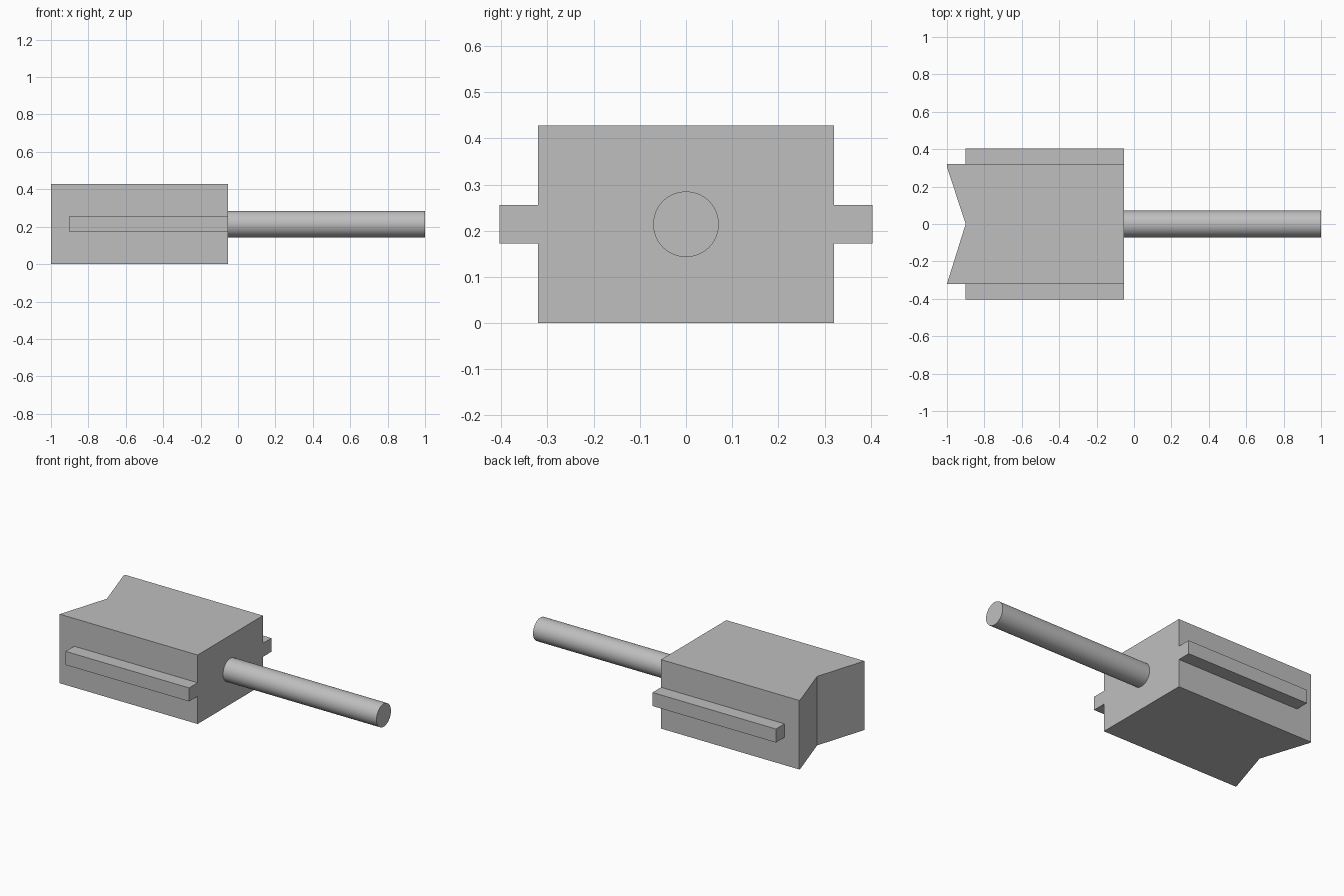
import bpy
import bmesh
import math

default = bpy.data.objects.get("Cube")
if default:
    bpy.data.objects.remove(default, do_unlink=True)

grey = bpy.data.materials.new("plain grey")
grey.use_nodes = True
colour = (0.52, 0.52, 0.52, 1)
grey.diffuse_color = colour
grey.node_tree.nodes["Principled BSDF"].inputs["Base Color"].default_value = colour

BACK = -0.053      # face the rod leaves from
NOTCH = -0.9       # depth of the notch, and start of the rails
HALF = 0.32        # half width of the block
HEIGHT = 0.428
MID = HEIGHT / 2


def prism(name, outline, bottom, top):
    """Extrude an outline in x and y from bottom to top."""
    bm = bmesh.new()
    face = bm.faces.new([bm.verts.new((x, y, bottom)) for x, y in outline])
    result = bmesh.ops.extrude_face_region(bm, geom=[face])
    verts = [v for v in result["geom"] if isinstance(v, bmesh.types.BMVert)]
    bmesh.ops.translate(bm, verts=verts, vec=(0, 0, top - bottom))
    bmesh.ops.recalc_face_normals(bm, faces=bm.faces)
    mesh = bpy.data.meshes.new(name)
    bm.to_mesh(mesh)
    bm.free()
    mesh.materials.append(grey)
    obj = bpy.data.objects.new(name, mesh)
    bpy.context.collection.objects.link(obj)
    return obj


# Block with a V notch in its end
prism("notched_block",
      [(BACK, -HALF), (BACK, HALF), (-1, HALF), (-1, 0.305),
       (NOTCH, 0), (-1, -HALF)], 0, HEIGHT)

# Guide rails along both sides
for name, side in (("left_side_rail", 1), ("right_side_rail", -1)):
    inner, outer = side * HALF, side * 0.404
    prism(name, [(NOTCH, inner), (BACK, inner), (BACK, outer), (NOTCH, outer)],
          MID - 0.042, MID + 0.042)

# Round rod
bpy.ops.mesh.primitive_cylinder_add(
    vertices=64, radius=0.071, depth=1 - BACK,
    location=((1 + BACK) / 2, 0, MID), rotation=(0, math.pi / 2, 0))
rod = bpy.context.object
rod.name = "rod"
rod.data.materials.append(grey)
bpy.ops.object.shade_smooth_by_angle(angle=math.radians(30))
